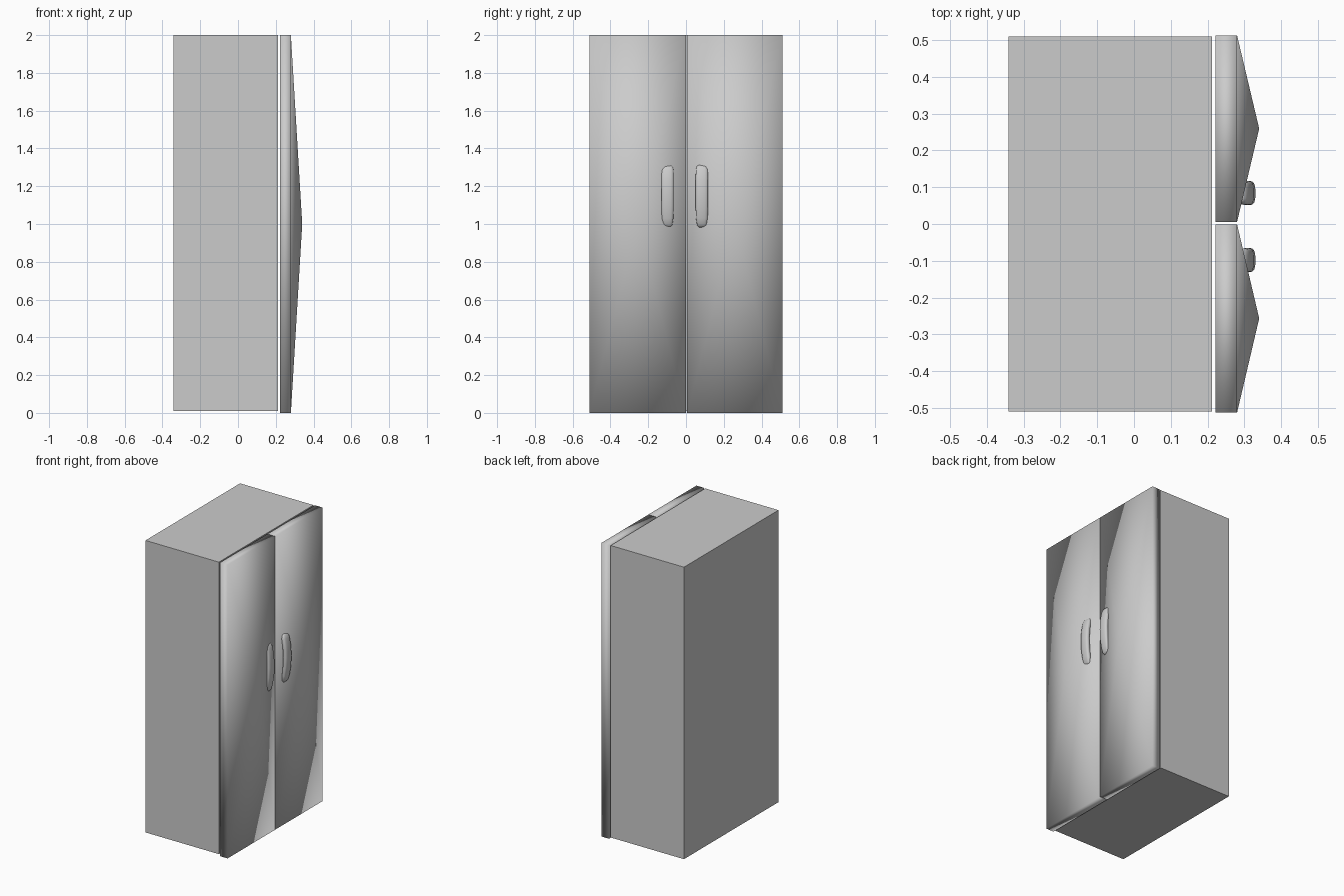
import bpy, bmesh, math

if "Cube" in bpy.data.objects:
    bpy.data.objects.remove(bpy.data.objects["Cube"])


def make_object(name, bm, smooth):
    bmesh.ops.recalc_face_normals(bm, faces=bm.faces)
    mesh = bpy.data.meshes.new(name)
    bm.to_mesh(mesh)
    bm.free()
    for p in mesh.polygons:
        p.use_smooth = smooth
    obj = bpy.data.objects.new(name, mesh)
    bpy.context.collection.objects.link(obj)
    return obj


def box(bm, lo, hi):
    verts = bmesh.ops.create_cube(bm, size=1)["verts"]
    for v in verts:
        for i in range(3):
            v.co[i] = hi[i] if v.co[i] > 0 else lo[i]


def door(name, y0, y1):
    # slab whose outer face rises to a shallow point at its centre
    bm = bmesh.new()
    box(bm, (0.222, y0, 0), (0.28, y1, 2))
    outer = max(bm.faces, key=lambda f: f.calc_center_median().x)
    tip = bmesh.ops.poke(bm, faces=[outer])["verts"][0]
    tip.co.x = 0.34
    return make_object(name, bm, True)


def handle(name, y):
    # bowed rounded grip: (z, centre x, half thickness, half width)
    stations = [(1.312, 0.291, 0.005, 0.018), (1.304, 0.294, 0.012, 0.027),
                (1.285, 0.299, 0.016, 0.032), (1.23, 0.309, 0.017, 0.033),
                (1.16, 0.313, 0.017, 0.033), (1.09, 0.310, 0.017, 0.033),
                (1.03, 0.302, 0.015, 0.031), (0.995, 0.296, 0.012, 0.026),
                (0.982, 0.293, 0.005, 0.016)]
    n = 16
    bm = bmesh.new()
    rings = []
    for z, x, t, w in stations:
        ring = []
        for k in range(n):
            a = 2 * math.pi * k / n
            c, s = math.cos(a), math.sin(a)
            ring.append(bm.verts.new((x + t * math.copysign(abs(c) ** 0.7, c),
                                      y + w * math.copysign(abs(s) ** 0.7, s), z)))
        rings.append(ring)
    for a, b in zip(rings, rings[1:]):
        for k in range(n):
            j = (k + 1) % n
            bm.faces.new((a[k], a[j], b[j], b[k]))
    bm.faces.new(rings[0])
    bm.faces.new(rings[-1])
    return make_object(name, bm, True)


# cabinet body
bm = bmesh.new()
box(bm, (-0.341, -0.509, 0.01), (0.212, 0.509, 2.0))
make_object("cabinet_body", bm, False)

# pair of doors with handles
door("left_door", -0.512, -0.001)
door("right_door", 0.006, 0.512)
handle("left_handle", -0.098)
handle("right_handle", 0.084)
